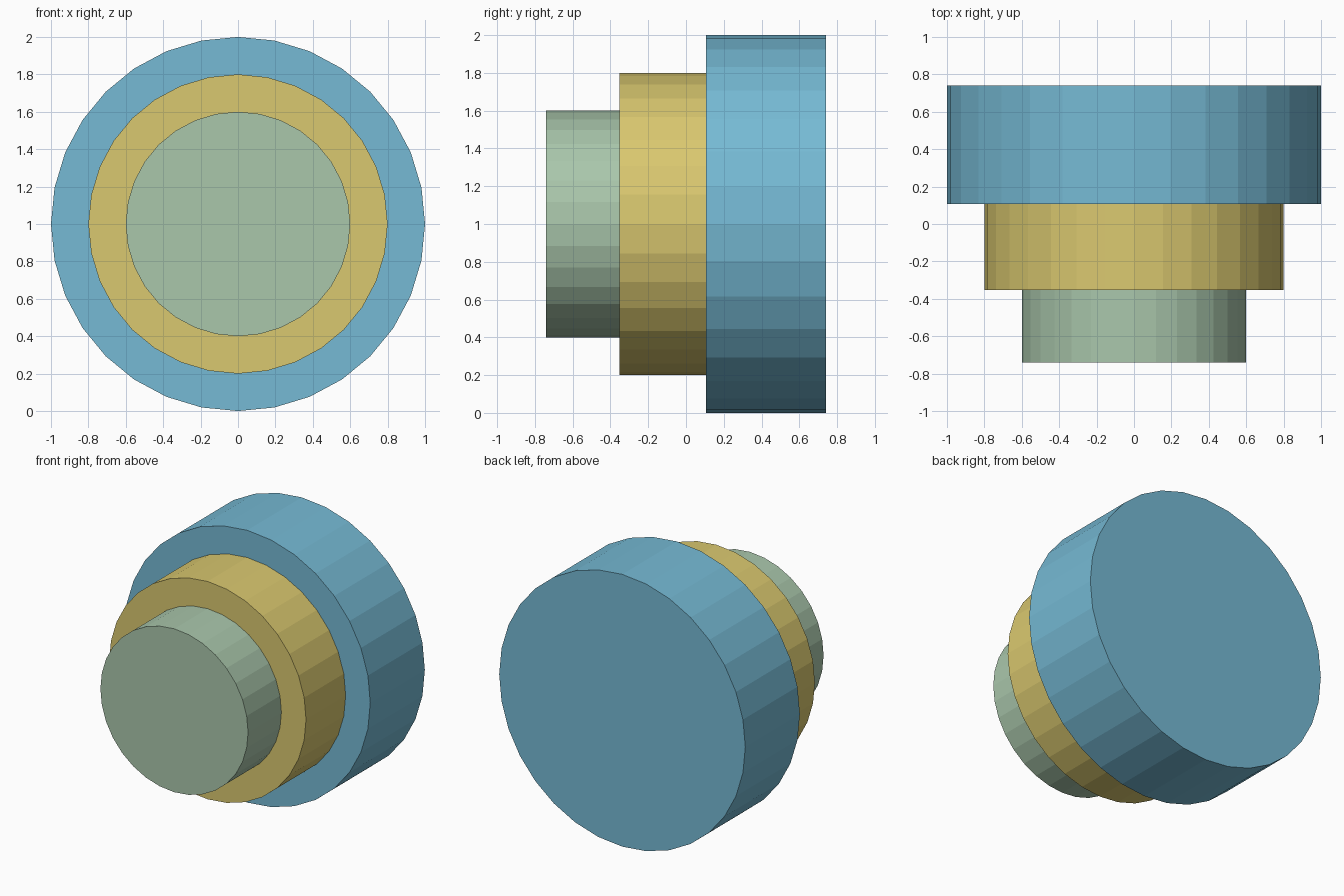
import bpy
import math

if "Cube" in bpy.data.objects:
    bpy.data.objects.remove(bpy.data.objects["Cube"])


def make_disc(name, radius, y_front, y_back, color):
    """32-sided flat-shaded cylinder lying along y, centred at z = 1."""
    bpy.ops.mesh.primitive_cylinder_add(
        vertices=32, radius=radius, depth=y_back - y_front,
        location=(0, (y_front + y_back) / 2, 1),
        rotation=(math.pi / 2, 0, 0))
    obj = bpy.context.object
    obj.name = name
    mat = bpy.data.materials.new(name + "_color")
    mat.diffuse_color = color
    mat.use_nodes = True
    mat.node_tree.nodes["Principled BSDF"].inputs["Base Color"].default_value = mat.diffuse_color
    obj.data.materials.append(mat)
    return obj


# Three stepped discs, narrowest at the front
make_disc("front_step", 0.6, -0.74, -0.353, (0.40, 0.57, 0.41, 1))
make_disc("middle_step", 0.8, -0.353, 0.107, (0.70, 0.58, 0.16, 1))
make_disc("rear_step", 1.0, 0.107, 0.74, (0.18, 0.49, 0.66, 1))
